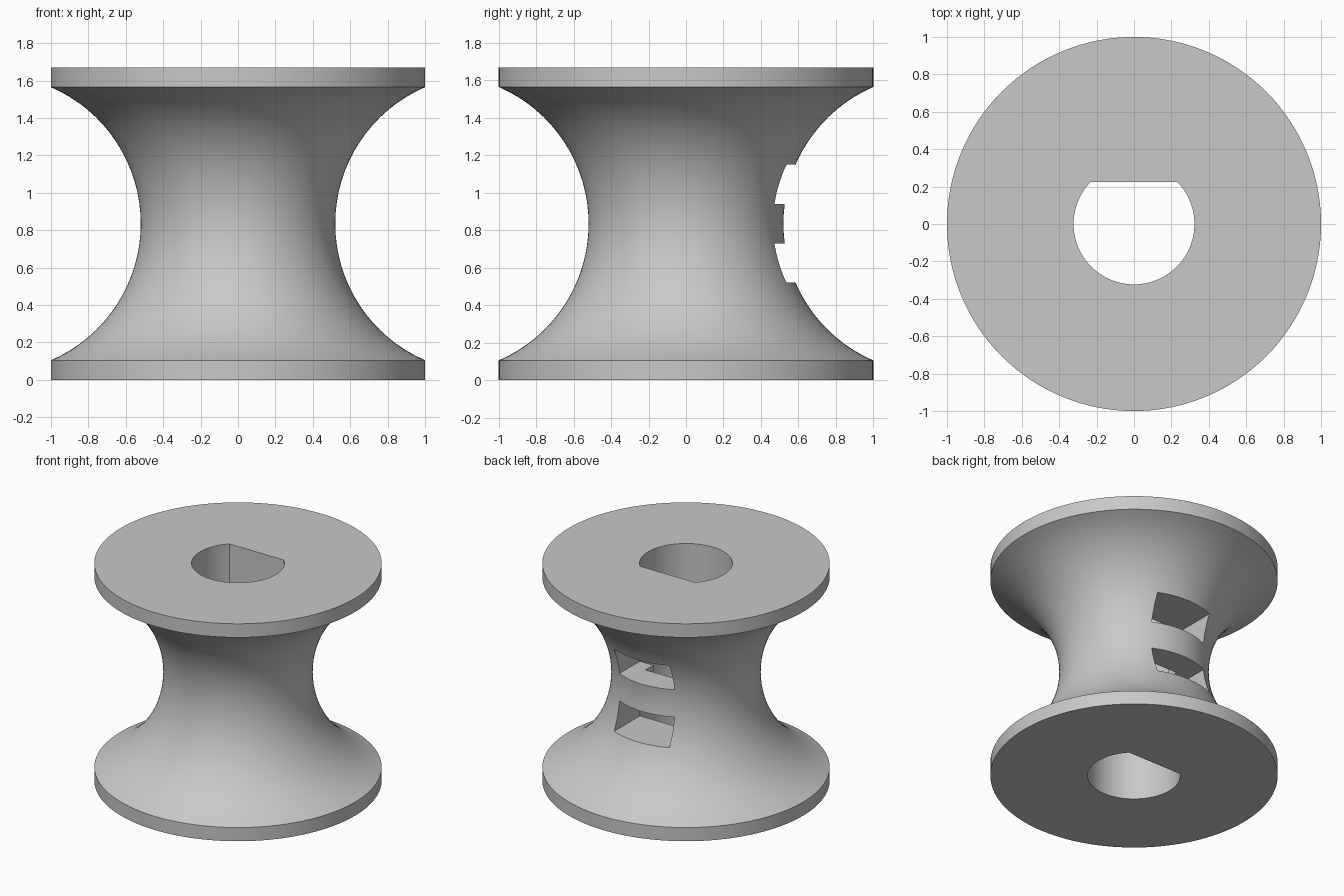
import bpy, bmesh, math

if "Cube" in bpy.data.objects:
    bpy.data.objects.remove(bpy.data.objects["Cube"])

SEGMENTS = 128
BORE_R, FLAT_Y = 0.323, 0.225
HEIGHT, FLANGE = 1.67, 0.105
WAIST, ARC_R = 0.52, 0.795

grey = bpy.data.materials.new("plain_grey")
grey.diffuse_color = (0.58, 0.58, 0.58, 1)
grey.use_nodes = True
grey.node_tree.nodes["Principled BSDF"].inputs["Base Color"].default_value = grey.diffuse_color


def new_object(name, bm):
    bmesh.ops.recalc_face_normals(bm, faces=bm.faces)
    mesh = bpy.data.meshes.new(name)
    bm.to_mesh(mesh)
    bm.free()
    mesh.materials.append(grey)
    obj = bpy.data.objects.new(name, mesh)
    bpy.context.collection.objects.link(obj)
    return obj


def box(name, x, y0, y1, z0, z1):
    bm = bmesh.new()
    bmesh.ops.create_cube(bm, size=1)
    for v in bm.verts:
        v.co = (v.co.x * 2 * x,
                y1 if v.co.y > 0 else y0,
                z1 if v.co.z > 0 else z0)
    return new_object(name, bm)


# Spool: flanges and concave waist as one revolved profile
half = HEIGHT / 2 - FLANGE
sweep = math.asin(half / ARC_R)
profile = [(1, 0)]
for i in range(33):
    a = -sweep + 2 * sweep * i / 32
    profile.append((min(1, WAIST + ARC_R * (1 - math.cos(a))),
                    HEIGHT / 2 + ARC_R * math.sin(a)))
profile.append((1, HEIGHT))

bm = bmesh.new()
rings = []
for r, z in profile:
    rings.append([bm.verts.new((r * math.cos(2 * math.pi * k / SEGMENTS),
                                r * math.sin(2 * math.pi * k / SEGMENTS), z))
                  for k in range(SEGMENTS)])
for low, high in zip(rings, rings[1:]):
    for k in range(SEGMENTS):
        n = (k + 1) % SEGMENTS
        bm.faces.new((low[k], low[n], high[n], high[k]))
bm.faces.new(rings[0])
bm.faces.new(rings[-1])
spool = new_object("spool", bm)

# D-shaped bore
start = math.pi - math.asin(FLAT_Y / BORE_R)
end = 2 * math.pi + math.asin(FLAT_Y / BORE_R)
bm = bmesh.new()
outline = []
for i in range(81):
    a = start + (end - start) * i / 80
    outline.append(bm.verts.new((BORE_R * math.cos(a), BORE_R * math.sin(a), -0.2)))
base = bm.faces.new(outline)
extruded = bmesh.ops.extrude_face_region(bm, geom=[base])["geom"]
bmesh.ops.translate(bm, vec=(0, 0, HEIGHT + 0.4),
                    verts=[g for g in extruded if isinstance(g, bmesh.types.BMVert)])
cutters = [new_object("bore_cutter", bm)]

# Two rear windows and the small groove behind the bar between them
cutters.append(box("lower_window_cutter", 0.234, 0.2, 1.2, 0.52, 0.73))
cutters.append(box("upper_window_cutter", 0.234, 0.2, 1.2, 0.94, 1.15))
cutters.append(box("groove_cutter", 0.12, 0.2, 0.32, 0.68, 0.99))

bpy.context.view_layer.objects.active = spool
for cutter in cutters:
    cutter.hide_render = True
    mod = spool.modifiers.new(cutter.name, 'BOOLEAN')
    mod.operation = 'DIFFERENCE'
    mod.solver = 'EXACT'
    mod.object = cutter
    bpy.ops.object.modifier_apply(modifier=mod.name)
for cutter in cutters:
    bpy.data.objects.remove(cutter)

# Smooth curved walls, keep edges crisp
bpy.ops.object.select_all(action='DESELECT')
spool.select_set(True)
bpy.ops.object.shade_smooth_by_angle(angle=math.radians(25))
